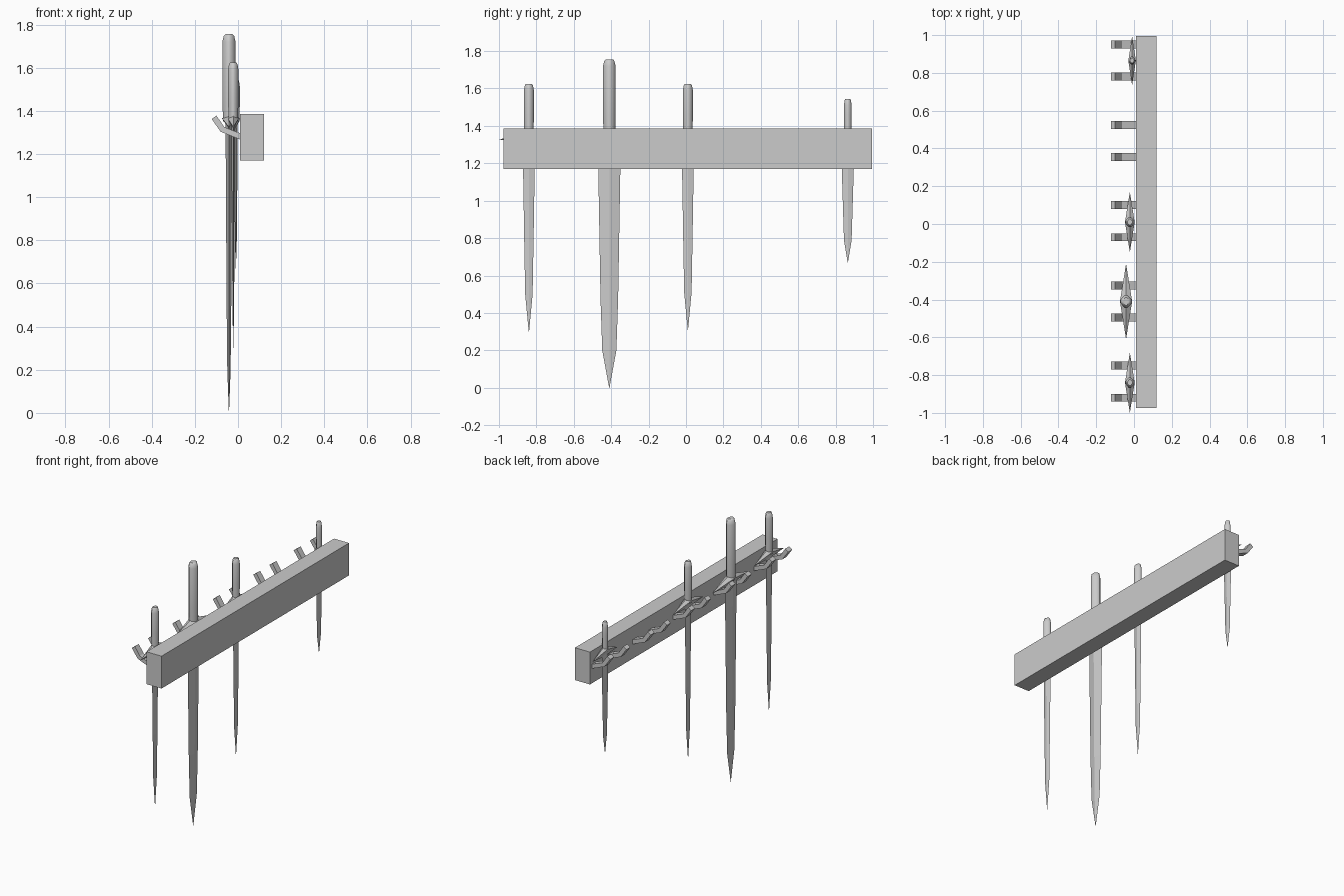
import bpy
import bmesh

if "Cube" in bpy.data.objects:
    bpy.data.objects.remove(bpy.data.objects["Cube"], do_unlink=True)

grey = bpy.data.materials.new("plain grey")
grey.use_nodes = True
grey.diffuse_color = (0.6, 0.6, 0.6, 1)
grey.node_tree.nodes["Principled BSDF"].inputs["Base Color"].default_value = (0.6, 0.6, 0.6, 1)


def finish(name, bm, smooth=None):
    bmesh.ops.remove_doubles(bm, verts=bm.verts, dist=0.00001)
    bmesh.ops.recalc_face_normals(bm, faces=bm.faces)
    mesh = bpy.data.meshes.new(name)
    bm.to_mesh(mesh)
    bm.free()
    mesh.materials.append(grey)
    obj = bpy.data.objects.new(name, mesh)
    bpy.context.collection.objects.link(obj)
    if smooth:
        bpy.ops.object.select_all(action="DESELECT")
        obj.select_set(True)
        bpy.context.view_layer.objects.active = obj
        bpy.ops.object.shade_smooth_by_angle(angle=smooth)
    return obj


def loft(name, rings, smooth=None):
    """Skin a list of equal-sized point rings and cap both ends."""
    bm = bmesh.new()
    loops = [[bm.verts.new(p) for p in ring] for ring in rings]
    for a, b in zip(loops, loops[1:]):
        for i in range(len(a)):
            j = (i + 1) % len(a)
            bm.faces.new((a[i], a[j], b[j], b[i]))
    bm.faces.new(loops[0])
    bm.faces.new(loops[-1])
    return finish(name, bm, smooth)


def diamond(x, y, z, hx, hy):
    return [(x + hx, y, z), (x, y + hy, z), (x - hx, y, z), (x, y - hy, z)]


def cut_diamond(x, y, z, hx, hy, c=0.2):
    # diamond with its four corners trimmed off
    shape = [(1 - c, -c), (1 - c, c), (c, 1 - c), (-c, 1 - c),
             (c - 1, c), (c - 1, -c), (-c, c - 1), (c, c - 1)]
    return [(x + u * hx / (1 - c), y + v * hy / (1 - c), z) for u, v in shape]


# Wall board
loft("board", [[(0.01, y, 1.17), (0.12, y, 1.17), (0.12, y, 1.385), (0.01, y, 1.385)]
               for y in (-0.975, 0.995)])

# Five pairs of bent hooks
profile = [(0.015, 1.265), (-0.08, 1.303), (-0.122, 1.362),
           (-0.1, 1.378), (-0.064, 1.325), (0.015, 1.294)]
for n in range(5):
    for side, off in (("left", 0.085), ("right", -0.085)):
        y = 0.865 - 0.425 * n + off
        loft(f"hook_{side}_{n + 1}",
             [[(x, y + w, z) for x, z in profile] for w in (-0.021, 0.021)])


def sword(label, x, y, tip, top, blade, guard, grip, shoulder):
    # blade: diamond section tapering to a point
    loft(label + "_blade", [
        diamond(x, y, tip, 0.0005, 0.001),
        diamond(x, y, tip + shoulder, blade * 0.13, blade * 0.64),
        diamond(x, y, tip + shoulder * 2.4, blade * 0.18, blade * 0.8),
        diamond(x, y, 1.17, blade * 0.25, blade),
        diamond(x, y, 1.34, blade * 0.26, blade * 1.02)])

    # guard: long rhombus, raised at the middle and pointed at the ends
    bm = bmesh.new()
    wide = grip * 0.95
    ends = [bm.verts.new((x, y + s * guard, 1.325)) for s in (-1, 1)]
    sides = [bm.verts.new((x + s * wide, y, 1.365)) for s in (-1, 1)]
    crown = bm.verts.new((x, y, 1.385))
    base = bm.verts.new((x, y, 1.315))
    for e in ends:
        for s in sides:
            bm.faces.new((e, s, crown))
            bm.faces.new((e, s, base))
    finish(label + "_guard", bm)

    # grip with a tapered cap
    loft(label + "_grip", [
        cut_diamond(x, y, 1.35, grip * 0.8, grip * 0.9),
        cut_diamond(x, y, 1.46, grip * 0.9, grip),
        cut_diamond(x, y, top - 0.035, grip * 0.9, grip),
        cut_diamond(x, y, top - 0.008, grip * 0.72, grip * 0.8),
        cut_diamond(x, y, top, grip * 0.5, grip * 0.6)], smooth=0.85)


sword("dagger", -0.01, 0.865, 0.67, 1.545, 0.032, 0.13, 0.021, 0.12)
sword("short_sword_left", -0.022, 0.01, 0.31, 1.625, 0.031, 0.16, 0.027, 0.2)
sword("long_sword", -0.042, -0.41, 0.0, 1.755, 0.059, 0.2, 0.034, 0.2)
sword("short_sword_right", -0.022, -0.84, 0.30, 1.625, 0.031, 0.16, 0.027, 0.2)
